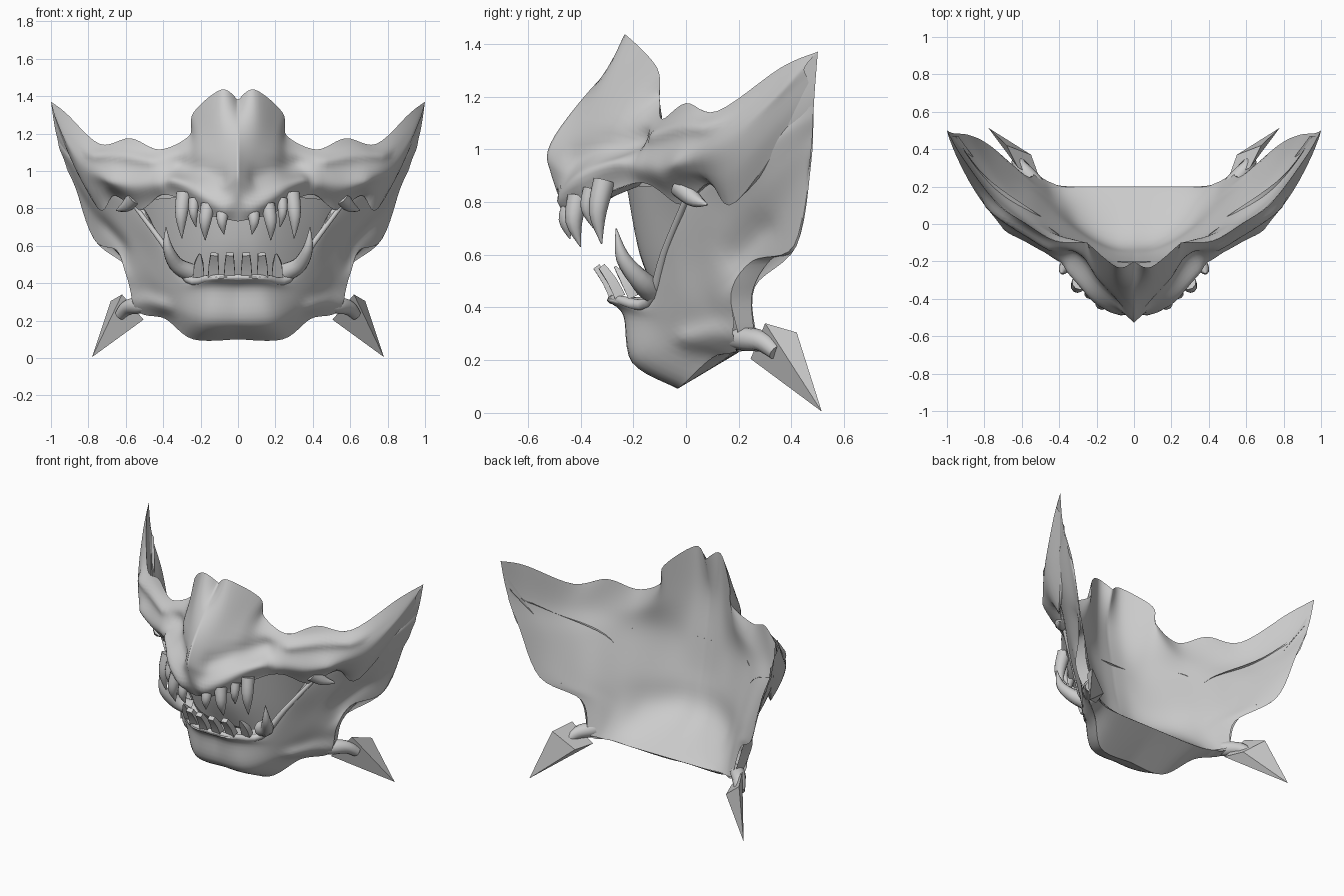
import bpy, math
from mathutils import Vector
from mathutils.geometry import intersect_point_line

mat = bpy.data.materials.new("mask_grey")
mat.diffuse_color = (0.6, 0.6, 0.6, 1)


def spline(pts, n):
    """Smooth curve through pts, n steps per span."""
    p = [Vector(q) for q in pts]
    p = [p[0]] + p + [p[-1]]
    out = []
    for i in range(1, len(p) - 2):
        a, b, c, d = p[i - 1:i + 3]
        for k in range(n):
            t = k / n
            out.append(0.5 * (2 * b + (c - a) * t + (2 * a - 5 * b + 4 * c - d) * t * t
                              + (3 * b - a - 3 * c + d) * t ** 3))
    return out + [p[-2]]


def make(name, verts, faces, angle=40):
    """Mesh object mirrored across x, smooth except at sharp angles."""
    me = bpy.data.meshes.new(name)
    me.from_pydata([tuple(v) for v in verts], [], faces)
    me.materials.append(mat)
    ob = bpy.data.objects.new(name, me)
    bpy.context.collection.objects.link(ob)
    m = ob.modifiers.new("mirror", 'MIRROR')
    m.use_clip = True
    bpy.context.view_layer.objects.active = ob
    ob.select_set(True)
    bpy.ops.object.shade_smooth_by_angle(angle=math.radians(angle))
    ob.select_set(False)
    return ob


def bulge(v, ridges):
    """Push a point outward where it lies near a ridge path."""
    out = v.copy()
    for path, width, height in ridges:
        best = 9
        for a, b in zip(path, path[1:]):
            q, t = intersect_point_line(v, a, b)
            q = Vector(a).lerp(Vector(b), min(1, max(0, t)))
            best = min(best, (q - v).length)
        out += Vector((0.4 * min(1, v.x / .1), -.9, 0)) * height * math.exp(-(best / width) ** 2)
    return out


def loft(name, rows, flip=False, n=6, ridges=()):
    """Smooth sheet through rows of guide points."""
    rows = [spline(r, n) for r in rows]
    cols = [spline(c, n if len(rows) > 2 else 2) for c in zip(*rows)]
    h = len(cols[0])
    verts = [bulge(v, ridges) for c in cols for v in c]
    faces = []
    for i in range(len(cols) - 1):
        for j in range(h - 1):
            f = (i * h + j, i * h + j + 1, (i + 1) * h + j + 1, (i + 1) * h + j)
            faces.append(f[::-1] if flip else f)
    return make(name, verts, faces, 60)


def tube(name, path, radii, sides=10, steps=4, flat=1.0, angle=60):
    """Tapered tube along a curved path, capped at both ends."""
    pts = spline(path, steps)
    rad = [v.x for v in spline([(r, 0, 0) for r in radii], steps)]
    verts, faces = [], []
    for i, p in enumerate(pts):
        d = (pts[min(i + 1, len(pts) - 1)] - pts[max(i - 1, 0)]).normalized()
        u = d.cross(Vector((0, 1, 0.01))).normalized()
        w = d.cross(u)
        for k in range(sides):
            a = 2 * math.pi * (k + 0.5) / sides
            verts.append(p + (u * math.cos(a) + w * math.sin(a) * flat) * max(rad[i], 0.001))
    for i in range(len(pts) - 1):
        for k in range(sides):
            k2 = (k + 1) % sides
            faces.append((i * sides + k, i * sides + k2, (i + 1) * sides + k2, (i + 1) * sides + k))
    faces.append(tuple(range(sides))[::-1])
    faces.append(tuple(range(len(verts) - sides, len(verts))))
    return make(name, verts, faces, angle)


# Shared edges of the sheets
top = [(0, -.2, 1.38), (.09, -.23, 1.435), (.24, -.11, 1.31), (.26, -.1, 1.19), (.42, -.09, 1.115),
       (.575, 0, 1.175), (.74, .12, 1.145), (.92, .36, 1.31), (1, .5, 1.37)]
mouth_top = [(0, -.44, .73), (.1, -.43, .75), (.2, -.38, .78), (.31, -.26, .85), (.41, -.14, .87),
             (.53, -.02, .79), (.66, .09, .87), (.75, .19, .8), (.955, .47, 1.19)]
jaw_base = [(0, -.03, .1), (.24, -.02, .1), (.39, .1, .21), (.53, .2, .25),
            (.6, .17, .45), (.65, .25, .575), (.77, .41, .635), (.88, .47, .95)]
jaw_back = [(0, .2, .23), (.28, .2, .23), (.42, .21, .24), (.52, .26, .26),
            (.58, .25, .45), (.66, .32, .58), (.77, .42, .635), (.88, .475, .95)]

# Muzzle, brow and swept cheek horns, with gum, cheek and brow ridges
loft("upper_mask", [
    top,
    [(0, -.36, 1.23), (.1, -.31, 1.25), (.2, -.22, 1.2), (.27, -.17, 1.11), (.42, -.12, 1.07),
     (.6, -.02, 1.09), (.76, .08, 1.07), (.93, .33, 1.21), (.985, .45, 1.31)],
    [(0, -.515, 1.02), (.08, -.44, .98), (.2, -.33, 1.0), (.3, -.2, 1.0), (.42, -.15, 1.0),
     (.58, -.07, .98), (.72, .01, .97), (.87, .21, 1.06), (.975, .46, 1.27)],
    [(0, -.51, .9), (.09, -.45, .87), (.2, -.38, .9), (.31, -.26, .94), (.42, -.15, .93),
     (.55, -.06, .89), (.68, .03, .92), (.82, .19, .93), (.965, .47, 1.23)],
    mouth_top],
    ridges=[([(.07, -.45, .8), (.15, -.42, .85), (.26, -.33, .92), (.34, -.23, .96)], .05, .04),
            ([(.08, -.42, .96), (.2, -.32, 1.01), (.33, -.17, 1.04)], .045, -.025),
            ([(.42, -.15, .93), (.55, -.07, .91), (.66, 0, .92)], .06, .035),
            ([(.45, -.11, 1.05), (.6, -.02, 1.08), (.78, .1, 1.09)], .035, .025)])
loft("upper_lip_underside", [
    mouth_top,
    [(0, -.2, .86), (.1, -.2, .86), (.2, -.18, .86), (.31, -.14, .89), (.41, -.05, .88),
     (.53, .03, .83), (.67, .13, .88), (.77, .24, .85), (.94, .47, 1.17)]])

# Lower jaw, chin and side skin
loft("lower_jaw", [
    [(0, -.17, .44), (.14, -.15, .44), (.24, -.09, .45), (.34, -.04, .53),
     (.43, 0, .67), (.54, .07, .84), (.8, .26, 1.0), (.965, .48, 1.17)],
    [(0, -.3, .43), (.14, -.28, .43), (.26, -.15, .42), (.36, -.1, .54),
     (.45, -.06, .68), (.56, .02, .83), (.8, .23, .96), (.955, .48, 1.12)],
    [(0, -.23, .37), (.14, -.23, .37), (.29, -.12, .36), (.42, -.01, .42),
     (.51, .05, .57), (.64, .14, .74), (.8, .3, .87), (.93, .48, 1.06)],
    [(0, -.2, .19), (.18, -.19, .2), (.34, -.04, .27), (.47, .1, .33),
     (.555, .13, .47), (.64, .22, .62), (.78, .37, .77), (.91, .475, 1.0)],
    jaw_base],
    ridges=[([(.38, .02, .28), (.47, .11, .3), (.55, .19, .29)], .045, .025),
            ([(.62, .17, .6), (.72, .28, .7)], .05, -.02)])
loft("jaw_edge", [jaw_base, jaw_back])

# Smooth inner shell across the back
mid = [(0, -.21, .86), (.1, -.2, .86), (.2, -.17, .86), (.31, -.11, .86), (.45, -.02, .85),
       (.57, .08, .85), (.68, .19, .84), (.79, .33, .88), (.88, .475, .95)]
low = [(0, -.16, .6), (.1, -.15, .6), (.2, -.11, .6), (.31, -.04, .6), (.43, .06, .6),
       (.52, .15, .6), (.6, .23, .6), (.68, .33, .61), (.77, .42, .635)]
base = [(0, -.08, .41), (.1, -.08, .41), (.2, -.05, .41), (.3, .01, .41), (.38, .08, .42),
        (.44, .13, .43), (.5, .19, .45), (.545, .23, .465), (.58, .26, .475)]
loft("inner_shell", [
    top,
    [(0, -.25, 1.15), (.1, -.23, 1.14), (.22, -.14, 1.1), (.3, -.09, 1.05), (.44, -.05, 1.0),
     (.62, .05, 1.0), (.76, .18, 1.0), (.89, .36, 1.08), (.965, .485, 1.17)],
    mid, low, base,
    [(0, .2, .23), (.1, .2, .23), (.2, .2, .23), (.28, .2, .23), (.38, .2, .235),
     (.44, .22, .24), (.48, .24, .25), (.51, .26, .26), (.53, .27, .28)]], flip=True)

# Front skin of the shell inside the mouth
loft("mouth_lining", [[(x, y - .015, z) for x, y, z in r[:6]] for r in (mid, low, base)])

# Rounded rim of the lower lip
tube("lip_rim", [(0, -.28, .43), (.14, -.26, .43), (.265, -.14, .42), (.4, -.08, .61), (.55, 0, .81)],
     [.018, .018, .022, .016, .012])

# Hook where the cheek ends
tube("cheek_hook", [(.55, -.02, .86), (.6, .03, .81), (.65, .08, .79)], [.045, .03, .004])

# Upper teeth: base, tip, radius
for i, (root, tip, r) in enumerate([
        ((.08, -.43, .8), (.075, -.44, .66), .035),
        ((.16, -.41, .82), (.175, -.4, .63), .04),
        ((.235, -.36, .85), (.225, -.35, .7), .03),
        ((.29, -.31, .88), (.3, -.32, .64), .042)]):
    half = (Vector(root) + Vector(tip)) / 2 + Vector((.008, -.02, 0))
    tube(f"upper_tooth_{i + 1}", [root, half, tip], [r, r * .8, .002])

# Lower teeth: blunt incisors, small canine, long curved fang
for i, (x, y, r) in enumerate([(.045, -.27, .042), (.13, -.25, .042), (.21, -.2, .04)]):
    end = .008 if i == 2 else .028
    tube(f"lower_tooth_{i + 1}", [(x, y, .44), (x, y - .03, .5), (x * .97, y - .07, .555)],
         [r, r * .88, end], sides=4, steps=2, flat=.7, angle=20)
tube("lower_fang", [(.26, -.12, .46), (.33, -.17, .5), (.375, -.24, .59), (.385, -.265, .7)],
     [.05, .042, .027, .002])

# Arms carrying the lower side spikes
tube("spike_arm", [(.47, .16, .275), (.53, .22, .28), (.59, .29, .27), (.63, .34, .23)],
     [.025, .045, .04, .03])
spike = [(.68, .42, .305), (.62, .3, .34), (.505, .245, .205), (.55, .37, .2), (.78, .515, .005)]
make("side_spike", spike, [(0, 1, 2, 3), (1, 0, 4), (2, 1, 4), (3, 2, 4), (0, 3, 4)], 20)
